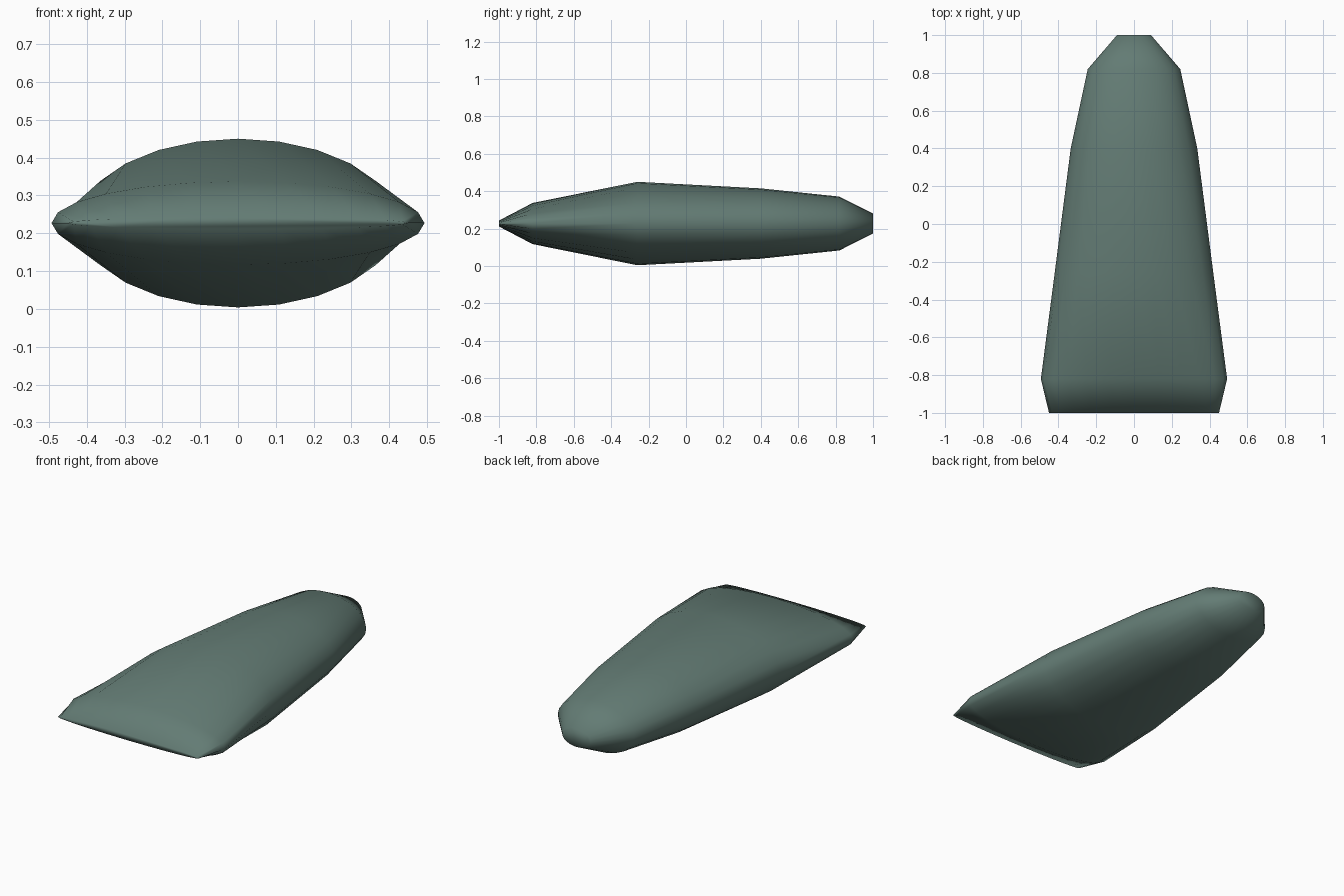
import bpy
import bmesh
import math

if "Cube" in bpy.data.objects:
    bpy.data.objects.remove(bpy.data.objects["Cube"])

SIDES = 24
MID_Z = 0.227

# Elliptical cross-sections: y, half width, half height
sections = [
    (-1.00, 0.450, 0.016),
    (-0.82, 0.493, 0.110),
    (-0.26, 0.420, 0.223),
    (0.40, 0.335, 0.188),
    (0.82, 0.245, 0.144),
    (1.00, 0.090, 0.053),
]

green = bpy.data.materials.new("grey green")
green.diffuse_color = (0.125, 0.2, 0.175, 1)
green.use_nodes = True
green.node_tree.nodes["Principled BSDF"].inputs["Base Color"].default_value = green.diffuse_color

# Lofted hull with closed ends
bm = bmesh.new()
rings = []
for y, half_width, half_height in sections:
    angles = [2 * math.pi * i / SIDES for i in range(SIDES)]
    rings.append([bm.verts.new((half_width * math.cos(a), y,
                                MID_Z + half_height * math.sin(a)))
                  for a in angles])

for r0, r1 in zip(rings, rings[1:]):
    for i in range(SIDES):
        j = (i + 1) % SIDES
        bm.faces.new((r0[i], r0[j], r1[j], r1[i]))
bm.faces.new(rings[0])
bm.faces.new(rings[-1])
bmesh.ops.recalc_face_normals(bm, faces=bm.faces)
for face in bm.faces:
    face.smooth = True

mesh = bpy.data.meshes.new("hull")
bm.to_mesh(mesh)
bm.free()
mesh.materials.append(green)
hull = bpy.data.objects.new("hull", mesh)
bpy.context.collection.objects.link(hull)
